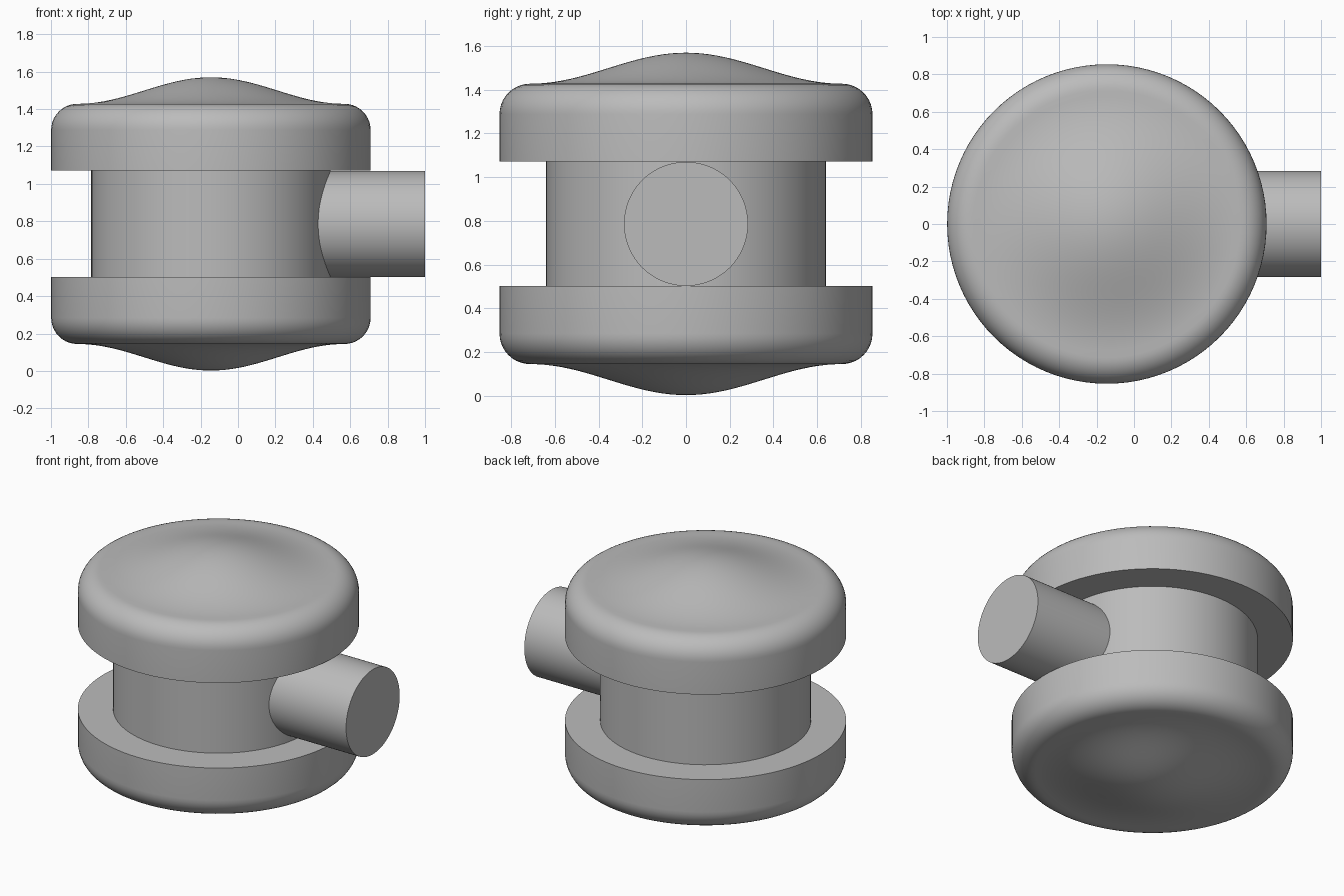
import bpy, bmesh
from math import pi, cos, sin
from mathutils import Matrix

cube = bpy.data.objects.get("Cube")
if cube:
    bpy.data.objects.remove(cube, do_unlink=True)

AXIS_X = -0.145      # body axis
MID_Z = 0.786        # mirror height of the body
HALF_GAP = 0.285     # half the core height, also the pipe radius
FLANGE_R, FILLET, CORE_R = 0.854, 0.14, 0.64
FLANGE_H, DOME_H = 0.357, 0.142
SEGMENTS = 96

grey = bpy.data.materials.new("plain grey")
grey.use_nodes = True
colour = (0.5, 0.5, 0.5, 1)
grey.diffuse_color = colour
grey.node_tree.nodes["Principled BSDF"].inputs["Base Color"].default_value = colour


def finish(name, bm):
    bmesh.ops.recalc_face_normals(bm, faces=bm.faces)
    mesh = bpy.data.meshes.new(name)
    bm.to_mesh(mesh)
    bm.free()
    mesh.materials.append(grey)
    obj = bpy.data.objects.new(name, mesh)
    bpy.context.collection.objects.link(obj)
    bpy.ops.object.select_all(action="DESELECT")
    obj.select_set(True)
    bpy.context.view_layer.objects.active = obj
    bpy.ops.object.shade_smooth_by_angle(angle=pi / 6)
    return obj


def lathe(name, profile, side):
    """Spin a (radius, height) profile; side -1 flips it below the middle."""
    bm = bmesh.new()
    verts = [bm.verts.new((r, 0, z * side)) for r, z in profile]
    edges = [bm.edges.new(pair) for pair in zip(verts, verts[1:])]
    bmesh.ops.spin(bm, geom=verts + edges, cent=(0, 0, 0), axis=(0, 0, 1),
                   angle=2 * pi, steps=SEGMENTS, use_duplicate=False)
    bmesh.ops.remove_doubles(bm, verts=bm.verts, dist=1e-4)
    bm.transform(Matrix.Translation((AXIS_X, 0, MID_Z)))
    return finish(name, bm)


def cylinder(name, radius, depth, matrix):
    bm = bmesh.new()
    bmesh.ops.create_cone(bm, cap_ends=True, segments=SEGMENTS, radius1=radius,
                          radius2=radius, depth=depth, matrix=matrix)
    return finish(name, bm)


# Rounded flange with a bell-shaped dome rising out of its flat face
top = HALF_GAP + FLANGE_H
inner = FLANGE_R - FILLET
profile = [(0, HALF_GAP), (FLANGE_R, HALF_GAP)]
for i in range(11):
    a = i / 10 * pi / 2
    profile.append((inner + FILLET * cos(a), top - FILLET + FILLET * sin(a)))
for i in range(1, 21):
    t = 1 - i / 20
    profile.append((inner * t, top + DOME_H * (1 + cos(pi * t)) / 2))

lathe("upper_cap", profile, 1)
lathe("lower_cap", profile, -1)

# Core between the caps
cylinder("core", CORE_R, 2 * HALF_GAP, Matrix.Translation((AXIS_X, 0, MID_Z)))

# Side pipe running from inside the core to the far end
start, end = 0.2, 1.0
cylinder("side_pipe", HALF_GAP - 0.001, end - start,
         Matrix.Translation(((start + end) / 2, 0, MID_Z)) @ Matrix.Rotation(pi / 2, 4, "Y"))
